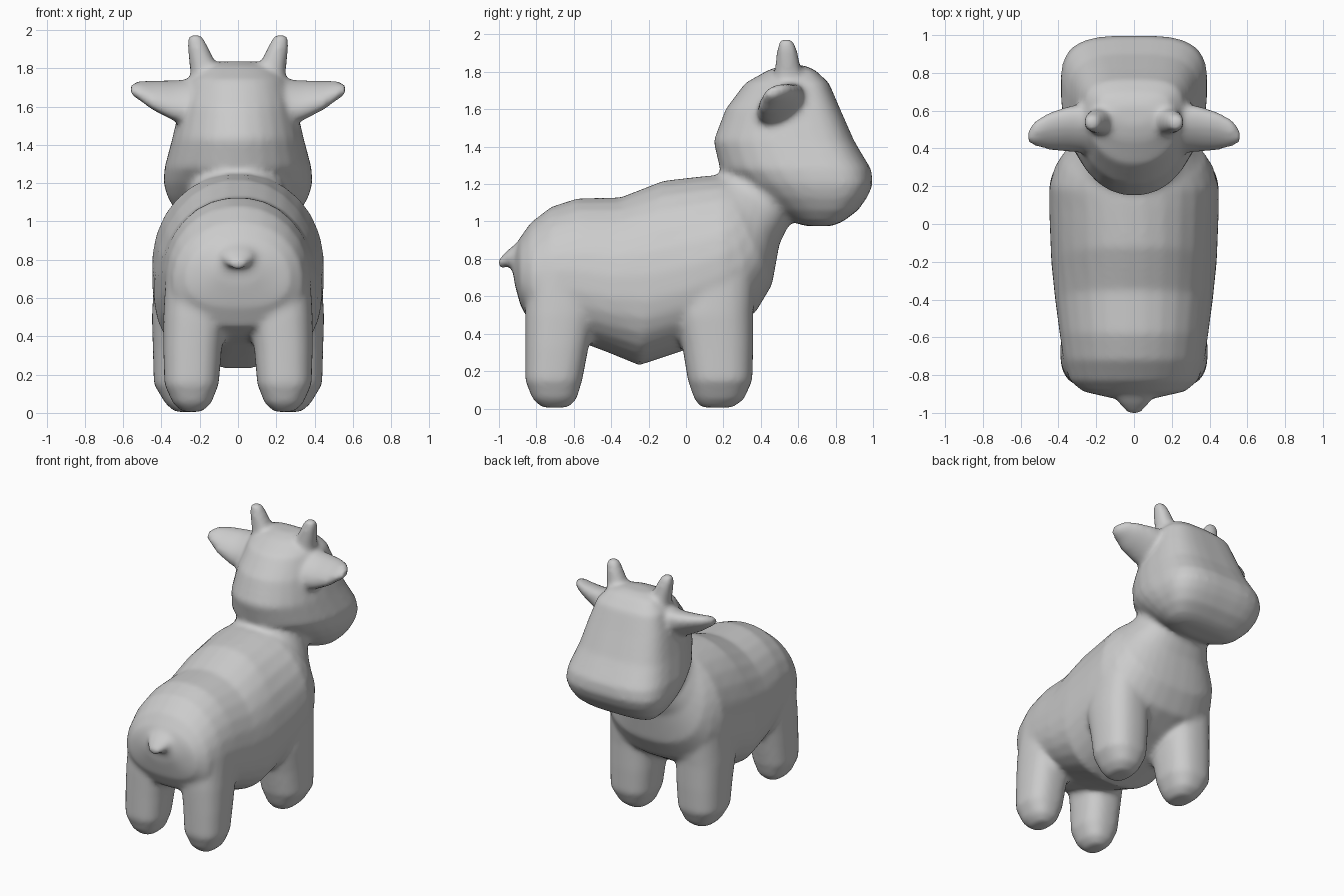
import bpy, bmesh
from math import sin, cos, pi
from mathutils import Vector

N = 28
bm = bmesh.new()


def spow(t, n):
    return (1 if t >= 0 else -1) * abs(t) ** (2 / n)


def ring(cx, a, b, w, m=0.5, na=2.2, nb=2.2):
    """Rounded section through yz points a and b, half width w in x, widest at fraction m from b."""
    a, b = Vector((cx, *a)), Vector((cx, *b))
    c = b.lerp(a, m)
    pts = []
    for i in range(N):
        t = 2 * pi * (i + 0.5) / N
        n, end = (na, a) if sin(t) > 0 else (nb, b)
        pts.append(c + (end - c) * abs(spow(sin(t), n)) + Vector((w * spow(cos(t), n), 0, 0)))
    return pts


def loft(rings):
    vs = [[bm.verts.new(p) for p in r] for r in rings]
    for r, s in zip(vs, vs[1:]):
        for i in range(N):
            j = (i + 1) % N
            bm.faces.new((r[i], r[j], s[j], s[i]))
    bm.faces.new(vs[0][::-1])
    bm.faces.new(vs[-1])


def loft_pair(rings):
    loft(rings)
    loft([[Vector((-p.x, p.y, p.z)) for p in reversed(r)] for r in rings])


# torso and neck: top point, bottom point, half width
torso = [((-.935, .80), (-.915, .66), .10), ((-.89, .91), (-.885, .55), .27),
         ((-.83, .995), (-.83, .45), .34), ((-.72, 1.08), (-.72, .40), .375),
         ((-.58, 1.125), (-.58, .36), .395), ((-.35, 1.13), (-.42, .30), .42),
         ((-.12, 1.22), (-.25, .23), .44), ((.10, 1.245), (.02, .32), .45),
         ((.18, 1.25), (.22, .42), .45), ((.19, 1.25), (.37, .51), .42),
         ((.19, 1.25), (.46, .66), .38), ((.185, 1.25), (.50, .88), .31),
         ((.18, 1.27), (.56, 1.0), .26), ((.30, 1.40), (.68, 1.10), .25)]
loft([ring(0, a, b, w, .42, 2.1, 2.4) for a, b, w in torso])

# head: height, back y, front y, half width
head = [(.975, .64, .78, .20), (1.0, .56, .84, .27), (1.06, .46, .92, .33),
        (1.13, .36, .97, .37), (1.2, .27, 1.0, .39), (1.28, .18, .99, .385),
        (1.43, .145, .90, .345), (1.6, .21, .825, .305), (1.74, .315, .765, .26),
        (1.81, .44, .69, .19), (1.835, .52, .63, .10)]
loft([ring(0, (y1, z), (y0, z), w, .62, 3.3, 2.1) for z, y0, y1, w in head])

# legs: height, back y, front y, inner x, outer x
hind_leg = [(.005, -.77, -.63, .19, .29), (.05, -.82, -.585, .14, .34),
            (.15, -.86, -.555, .10, .385), (.33, -.86, -.52, .085, .39),
            (.5, -.86, -.48, .06, .39), (.7, -.85, -.45, .05, .38)]
front_leg = [(.005, .08, .25, .20, .33), (.05, .045, .31, .16, .38),
             (.15, .01, .355, .115, .44), (.33, -.02, .36, .10, .445),
             (.5, -.06, .36, .09, .45), (.7, -.05, .37, .10, .44)]
for leg in (hind_leg, front_leg):
    loft_pair([ring((x0 + x1) / 2, (y1, z), (y0, z), (x1 - x0) / 2, .5, 2.5, 2.5)
               for z, y0, y1, x0, x1 in leg])

# horns: height, x, y, radius
horn = [(1.70, .165, .55, .08), (1.82, .183, .545, .07),
        (1.92, .213, .54, .053), (1.975, .225, .535, .035)]
loft_pair([ring(x, (y + r, z), (y - r, z), r) for z, x, y, r in horn])

# ears: x, centre y, centre z, half depth, half height, forward lift
ear = [(.18, .50, 1.63, .13, .11, .05), (.33, .505, 1.63, .125, .095, .05),
       (.45, .49, 1.66, .10, .065, .04), (.52, .48, 1.685, .07, .045, .02),
       (.56, .465, 1.69, .035, .028, .01)]
loft_pair([[Vector((x, y + ry * cos(t), z + rz * sin(t) + lift * cos(t)))
            for t in (2 * pi * i / N for i in range(N))]
           for x, y, z, ry, rz, lift in ear])

# tail
loft([ring(0, a, b, w) for a, b, w in
      [((-.86, .92), (-.86, .70), .14), ((-.95, .85), (-.935, .765), .085),
       ((-1.01, .79), (-.995, .745), .035)]])

# fuse all parts into one softly blended skin
bmesh.ops.recalc_face_normals(bm, faces=bm.faces)
mesh = bpy.data.meshes.new("calf")
bm.to_mesh(mesh)
bm.free()
calf = bpy.data.objects.new("calf", mesh)
bpy.context.collection.objects.link(calf)
fuse = calf.modifiers.new("fuse", 'REMESH')
fuse.mode = 'VOXEL'
fuse.voxel_size = 0.018
fuse.use_smooth_shade = True
soften = calf.modifiers.new("soften", 'SMOOTH')
soften.factor = 0.5
soften.iterations = 8
